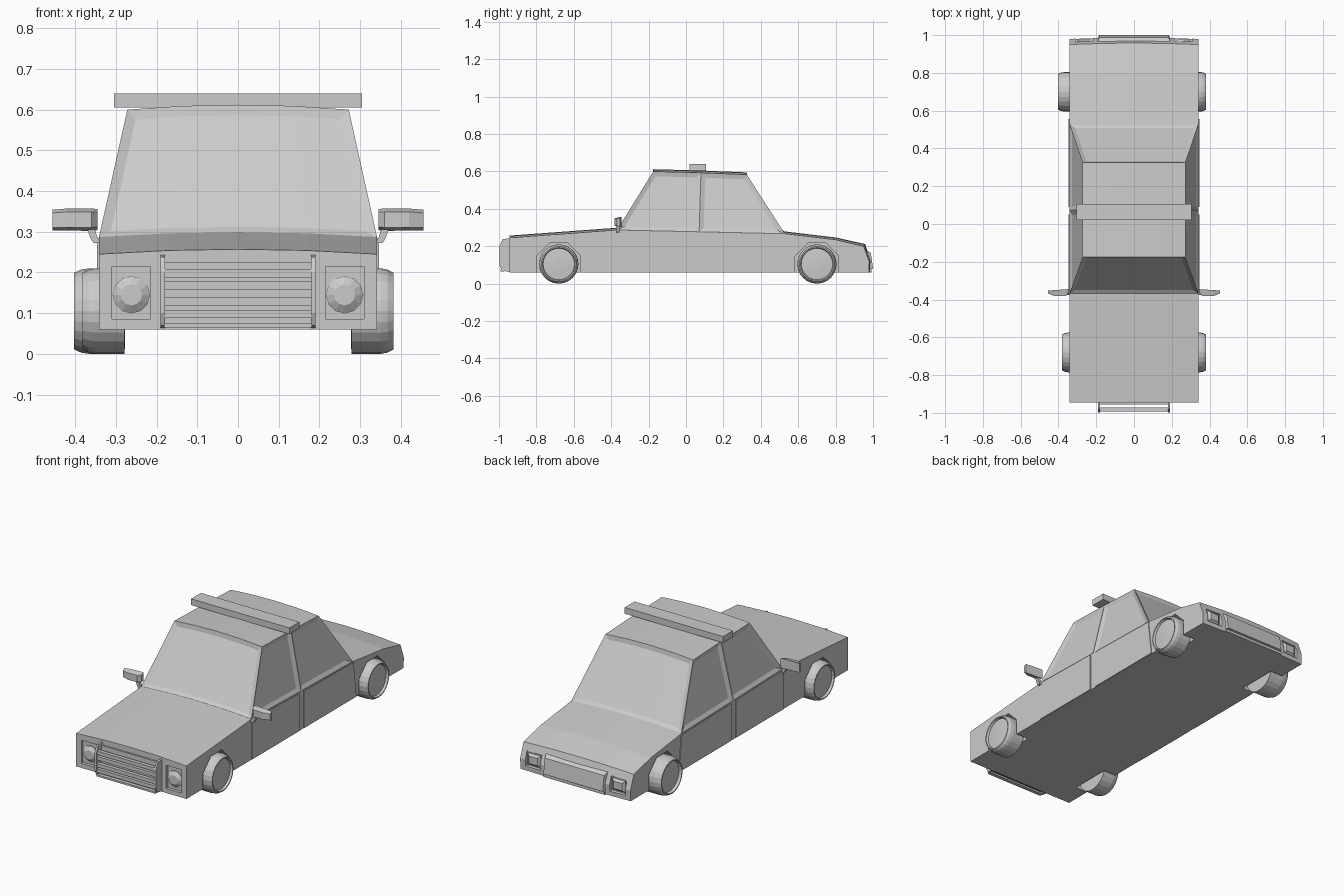
import bpy, bmesh
from math import cos, sin, pi

if "Cube" in bpy.data.objects:
    bpy.data.objects.remove(bpy.data.objects["Cube"])


def finish(bm, name):
    me = bpy.data.meshes.new(name)
    bm.to_mesh(me)
    bm.free()
    ob = bpy.data.objects.new(name, me)
    bpy.context.collection.objects.link(ob)
    return ob


def loft_bm(rings, poke=False):
    """Bridge equal-length closed rings and cap both ends."""
    bm = bmesh.new()
    rows = [[bm.verts.new(p) for p in r] for r in rings]
    n = len(rows[0])
    for a, b in zip(rows, rows[1:]):
        for i in range(n):
            bm.faces.new((a[i], a[(i + 1) % n], b[(i + 1) % n], b[i]))
    caps = [bm.faces.new(rows[0]), bm.faces.new(rows[-1])]
    bmesh.ops.recalc_face_normals(bm, faces=bm.faces)
    if poke:
        bmesh.ops.poke(bm, faces=caps)
    return bm


def loft(name, rings, poke=False):
    return finish(loft_bm(rings, poke), name)


def box(name, x, y, z):
    ring = lambda h: [(x[0], y[0], h), (x[1], y[0], h), (x[1], y[1], h), (x[0], y[1], h)]
    return loft(name, [ring(z[0]), ring(z[1])])


def circle_x(x, cy, cz, r, n, turn=0.0):
    return [(x, cy + r * cos(2 * pi * i / n + turn), cz + r * sin(2 * pi * i / n + turn)) for i in range(n)]


def side(s, a, b):
    return tuple(sorted((s * a, s * b)))


def cut(ob, cutter):
    m = ob.modifiers.new("cut", 'BOOLEAN')
    m.object = cutter
    m.solver = 'EXACT'
    bpy.context.view_layer.objects.active = ob
    bpy.ops.object.modifier_apply(modifier=m.name)
    bpy.data.objects.remove(cutter)


STEPS = (-1, -.5, 0, .5, 1)
AXLES = (-.68, .70)

# lower body: side profile (y, z, crown, bulge) swept across the width
profile = [(-.945, .06, 0, 0), (-.945, .245, .012, 0), (-.37, .287, .012, 0), (.53, .267, .012, 0),
           (.80, .235, .012, 0), (.95, .20, .012, .008), (.98, .12, 0, .008), (.978, .06, 0, .008)]
body = loft("lower_body", [[(.342 * t, y + b * (1 - t * t), z + c * (1 - t * t)) for y, z, c, b in profile]
                           for t in STEPS])
for s in (-1, 1):
    for y in AXLES:
        cut(body, loft("arch_cutter", [circle_x(s * x, y, .10, .126, 8, pi / 8) for x in (.265, .4)]))
    cut(body, box("headlight_cutter", side(s, .215, .31), (-1, -.928), (.085, .215)))
    cut(body, box("taillight_cutter", side(s, .215, .31), (.962, 1.05), (.085, .165)))

# cabin with recessed windows
cab = [(-.37, .285, .342), (-.175, .60, .272), (.08, .593, .272), (.325, .583, .272), (.53, .265, .342), (.07, .275, .342)]
bm = loft_bm([[(w * t, y, z + .012 * (1 - t * t)) for y, z, w in cab] for t in STEPS])
front = [f for f in bm.faces if f.normal.y < -.3]
rear = [f for f in bm.faces if f.normal.y > .3]
# split each side at the door pillar
bm.verts.ensure_lookup_table()
flanks = []
for base in (0, 6 * (len(STEPS) - 1)):
    r = bmesh.utils.face_split(next(f for f in bm.faces if len(f.verts) == 6 and bm.verts[base] in f.verts),
                               bm.verts[base + 2], bm.verts[base + 5])
    e = next(e for e in bm.verts[base + 2].link_edges if bm.verts[base + 5] in e.verts)
    flanks += list(e.link_faces)
bm.normal_update()
for region in [front, rear] + [[f] for f in flanks]:
    bmesh.ops.inset_region(bm, faces=region, thickness=.024, depth=-.010, use_even_offset=True, use_boundary=True)
finish(bm, "cabin")

# roof light bar
box("roof_bar", (-.305, .305), (.02, .107), (.605, .64))

# door panels and centre pillar strip
for s in (-1, 1):
    for name, y0, y1, z0, z1 in (("front_door", -.368, .05, .283, .27), ("rear_door", .09, .53, .27, .262)):
        prof = [(y0, .062), (y1 if y1 < .3 else .53, .062), (y1, z1), (y0, z0)]
        if name == "rear_door":
            prof[1] = (.555, .062)
        loft(name, [[(s * x, y, z) for y, z in prof] for x in (.335, .346)])

# wheels with dished hubs
tyre = [(.09, 0), (.105, .01), (.105, .70), (.102, .86), (.094, 1), (.088, 1), (.084, .88), (.03, .92)]
for y in AXLES:
    for s in (-1, 1):
        outer = .382 if s > 0 or y < 0 else .403
        loft("wheel", [circle_x(s * (.278 + (outer - .278) * t), y, .105, r, 24) for r, t in tyre], True)

# headlamps: shallow faceted domes; tail lenses: bevelled squares
for s in (-1, 1):
    loft("headlamp", [[(s * .262 + r * cos(2 * pi * i / 12), y, .145 + r * sin(2 * pi * i / 12)) for i in range(12)]
                      for r, y in ((.046, -.925), (.046, -.932), (.026, -.945))], True)
    loft("tail_lens", [[(s * .262 + dx * k, y, .125 + dz * k) for dx, dz in
                        ((-.04, -.032), (.04, -.032), (.04, .032), (-.04, .032))]
                       for k, y in ((1, .955), (1, .968), (.65, .98))])

# grille: shaped end posts, slats and back panel
post = [(-.94, .062), (-.985, .07), (-.998, .10), (-.998, .20), (-.98, .238), (-.94, .243)]
for s in (-1, 1):
    loft("grille_post", [[(s * x, y, z) for y, z in post] for x in (.179, .19)])
for z0, z1 in ((.065, .075), (.088, .108), (.118, .138), (.158, .178), (.188, .208)):
    box("grille_slat", (-.182, .182), (-.993, -.972), (z0, z1))
box("grille_panel", (-.182, .182), (-.955, -.94), (.065, .225))

# raised centre panel on the tail
loft("tail_panel", [[(-.20 * k, y, z0), (.20 * k, y, z0), (.20 * k, y2, z1), (-.20 * k, y2, z1)]
                    for k, y, y2, z0, z1 in ((1, .96, .94, .075, .195), (.92, 1.0, .988, .08, .165))])
box("tail_lower_strip", (-.19, .19), (.96, .992), (.06, .075))

# door mirrors
for s in (-1, 1):
    rings = []
    for x, y0, y1, z0, z1 in ((.345, -.363, -.345, .304, .356), (.36, -.38, -.346, .302, .357),
                              (.42, -.382, -.350, .303, .357), (.456, -.368, -.352, .303, .354)):
        rings.append([(s * x, y0, z0 + .008), (s * x, y1, z0), (s * x, y1, z1), (s * x, y0, z1 - .008)])
    loft("mirror_housing", rings)
    loft("mirror_stalk", [[(s * x0, y, z) for x0, y in ((x, -.375), (x + .018, -.375), (x + .018, -.355), (x, -.355))]
                          for x, z in ((.337, .272), (.345, .285), (.352, .306))])
